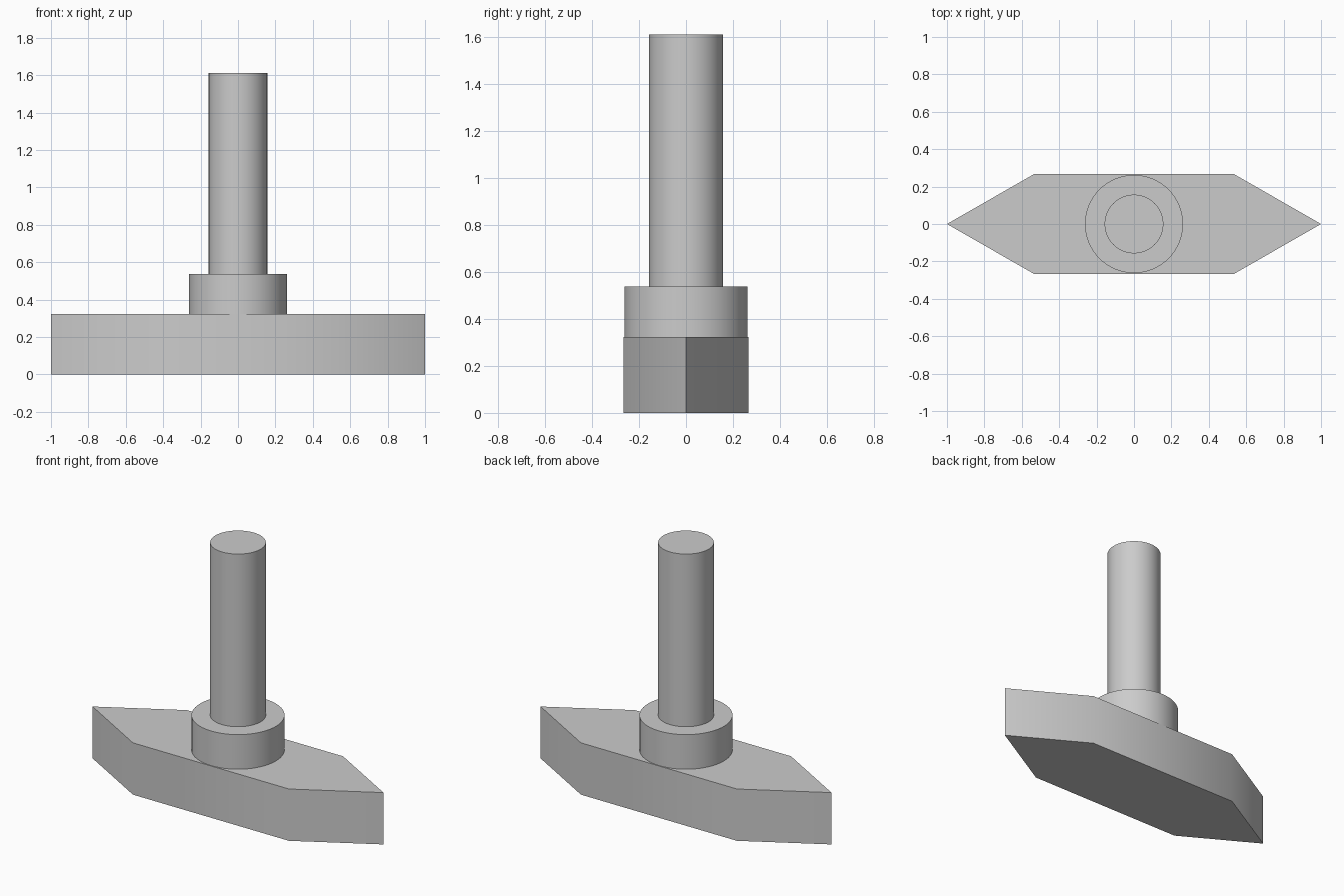
import bpy
import bmesh
import math

cube = bpy.data.objects.get("Cube")
if cube:
    bpy.data.objects.remove(cube, do_unlink=True)

BASE_TOP, COLLAR_TOP, SHAFT_TOP = 0.322, 0.537, 1.61

# Plain grey used on every part
grey = bpy.data.materials.new("plain grey")
grey.use_nodes = True
colour = (0.6, 0.6, 0.6, 1)
grey.diffuse_color = colour
grey.node_tree.nodes["Principled BSDF"].inputs["Base Color"].default_value = colour


def prism(name, outline, bottom, top):
    """Extrude a flat outline upwards into a closed solid."""
    bm = bmesh.new()
    face = bm.faces.new([bm.verts.new((x, y, bottom)) for x, y in outline])
    grown = bmesh.ops.extrude_face_region(bm, geom=[face], use_keep_orig=True)
    verts = [v for v in grown["geom"] if isinstance(v, bmesh.types.BMVert)]
    bmesh.ops.translate(bm, verts=verts, vec=(0, 0, top - bottom))
    bmesh.ops.recalc_face_normals(bm, faces=bm.faces)
    mesh = bpy.data.meshes.new(name)
    bm.to_mesh(mesh)
    bm.free()
    mesh.materials.append(grey)
    obj = bpy.data.objects.new(name, mesh)
    bpy.context.collection.objects.link(obj)
    bpy.ops.object.select_all(action="DESELECT")
    obj.select_set(True)
    bpy.context.view_layer.objects.active = obj
    bpy.ops.object.shade_smooth_by_angle(angle=math.radians(30))
    return obj


def circle(radius, sides=64):
    turns = [math.tau * i / sides for i in range(sides)]
    return [(radius * math.cos(a), radius * math.sin(a)) for a in turns]


# Pointed base bar
half = [(1, 0), (0.536, 0.266), (-0.536, 0.266)]
prism("base_bar", half + [(-x, -y) for x, y in half], 0, BASE_TOP)

# Round collar and tall shaft
prism("collar", circle(0.262), BASE_TOP, COLLAR_TOP)
prism("shaft", circle(0.157), COLLAR_TOP, SHAFT_TOP)
